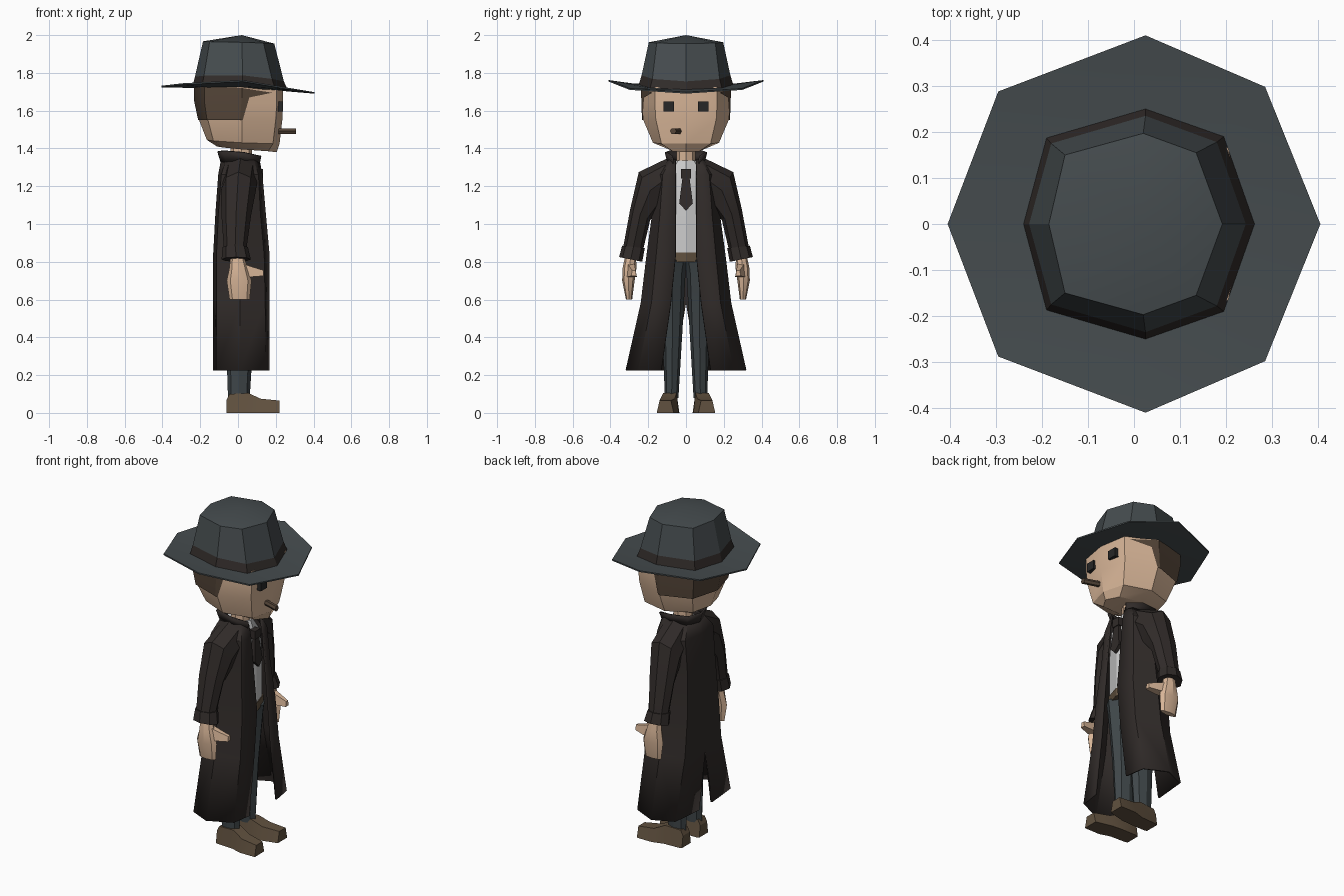
import bpy, bmesh, math


def material(name, r, g, b):
    m = bpy.data.materials.new(name)
    m.diffuse_color = (r, g, b, 1)
    return m


COAT = material("dark_cloth", 0.03, 0.024, 0.022)
HAT = material("slate_felt", 0.06, 0.072, 0.077)
PANTS = material("slate_cloth", 0.05, 0.062, 0.067)
SKIN = material("skin", 0.68, 0.46, 0.31)
HAIR = material("hair", 0.09, 0.06, 0.04)
SHOE = material("leather", 0.12, 0.083, 0.05)
SHIRT = material("shirt", 0.65, 0.65, 0.66)
DARK = material("eye_dark", 0.02, 0.02, 0.02)


def loft(name, rings, mat, closed=True, cap=True, mirror=False, thick=0):
    """Skin a list of equal-length point rings."""
    bm = bmesh.new()
    rows = [[bm.verts.new(p) for p in r] for r in rings]
    n = len(rows[0])
    for a, b in zip(rows, rows[1:]):
        for i in range(n if closed else n - 1):
            j = (i + 1) % n
            bm.faces.new((a[i], a[j], b[j], b[i]))
    if closed and cap:
        bm.faces.new(rows[0])
        bm.faces.new(rows[-1])
    bmesh.ops.remove_doubles(bm, verts=bm.verts, dist=1e-5)
    bmesh.ops.recalc_face_normals(bm, faces=bm.faces)
    me = bpy.data.meshes.new(name)
    bm.to_mesh(me)
    bm.free()
    me.materials.append(mat)
    ob = bpy.data.objects.new(name, me)
    bpy.context.collection.objects.link(ob)
    if mirror:
        md = ob.modifiers.new("mirror", 'MIRROR')
        md.use_axis = (False, True, False)
    if thick:
        md = ob.modifiers.new("thick", 'SOLIDIFY')
        md.thickness, md.offset = thick, 0
    bpy.ops.object.select_all(action='DESELECT')
    ob.select_set(True)
    bpy.context.view_layer.objects.active = ob
    bpy.ops.object.shade_smooth_by_angle(angle=math.radians(25))
    return ob


def ring(p, q, x0, x1, n=8):
    """Oval through yz points p, q, spanning x0..x1."""
    out = []
    for i in range(n):
        a = math.tau * i / n
        c, s = math.cos(a), math.sin(a)
        out.append(((x0 + x1) / 2 + s * (x1 - x0) / 2,
                    (p[0] + q[0]) / 2 + c * (p[0] - q[0]) / 2,
                    (p[1] + q[1]) / 2 + c * (p[1] - q[1]) / 2))
    return out


def octa(xy, z, dz=0):
    """Full octagon from front-to-back half points; z is one height or five."""
    zs = z if isinstance(z, (list, tuple)) else [z] * 5
    half = [(x, y, h + dz) for (x, y), h in zip(xy, zs)]
    return half + [(x, -y, h) for x, y, h in half[3:0:-1]]


def box_ring(x, y0, y1, z0, z1, inset=0.0):
    return [(x, y0, z0), (x, y1, z0), (x, y1 - inset, z1), (x, y0 + inset, z1)]


# hat: brim, band, crown
outer = [(0.405, 0), (0.285, 0.298), (0.025, 0.41), (-0.295, 0.288), (-0.405, 0)]
base = [(0.262, 0), (0.195, 0.19), (0.025, 0.25), (-0.19, 0.187), (-0.24, 0)]
band_top = [(0.243, 0), (0.18, 0.178), (0.025, 0.235), (-0.18, 0.175), (-0.228, 0)]
top = [(0.192, 0), (0.135, 0.155), (0.02, 0.197), (-0.15, 0.15), (-0.185, 0)]
zo = [1.698, 1.718, 1.762, 1.745, 1.732]
zb = [1.712, 1.72, 1.738, 1.735, 1.73]
zt = [1.755, 1.768, 1.787, 1.785, 1.78]
loft("hat_brim", [octa(base, zb, -0.01), octa(outer, zo, -0.008),
                  octa(outer, zo), octa(base, zb)], HAT)
loft("hat_band", [octa(base, zb), octa(band_top, zt)], COAT, cap=False)
loft("hat_crown", [octa(band_top, zt), octa(top, [1.955, 1.958, 1.962, 1.965, 1.967]),
                   [(0.02, 0, 2.0)] * 8], HAT, cap=False)

# head with wrap-around hair
skull = [(0.238, 0), (0.205, 0.165), (0.02, 0.232), (-0.175, 0.178), (-0.228, 0)]
cheek = [(0.235, 0), (0.2, 0.16), (0.02, 0.228), (-0.16, 0.165), (-0.208, 0)]
jaw = [(0.22, 0), (0.185, 0.13), (0.02, 0.175), (-0.13, 0.12), (-0.165, 0)]
chin = [(0.205, 0), (0.16, 0.07), (0.02, 0.09), (-0.08, 0.07), (-0.11, 0)]
loft("head", [octa(chin, [1.38, 1.385, 1.395, 1.405, 1.41]), octa(jaw, [1.425, 1.425, 1.43, 1.44, 1.445]),
              octa(cheek, 1.555), octa(skull, 1.64), octa(skull, 1.725)], SKIN)
loft("hair", [[(0.025, 0.231, 1.55), (0.01, 0.233, 1.55), (-0.164, 0.17, 1.55), (-0.211, 0, 1.55)],
              [(0.06, 0.222, 1.67), (0.02, 0.237, 1.67), (-0.178, 0.182, 1.65), (-0.232, 0, 1.65)],
              [(0.18, 0.179, 1.695), (0.02, 0.237, 1.72), (-0.178, 0.182, 1.73), (-0.232, 0, 1.73)]],
     HAIR, closed=False, mirror=True)
loft("eye", [box_ring(0.2, 0.063, 0.119, 1.596, 1.648),
             box_ring(0.237, 0.063, 0.119, 1.596, 1.648)], DARK, mirror=True)
loft("cigar", [[(x, y + 0.017 * math.cos(k * math.tau / 6), 1.492 + 0.017 * math.sin(k * math.tau / 6))
                for k in range(6)] for x, y in ((0.2, -0.033), (0.308, -0.068))], HAIR)
loft("neck", [ring((0.05, z), (-0.05, z), -0.04, 0.075) for z in (1.28, 1.42)], SKIN)

# shirt, tie, belt
loft("shirt", [ring((w, z), (-w, z), -0.07, x) for z, w, x in
               ((0.84, 0.13, 0.125), (1.1, 0.13, 0.125), (1.25, 0.12, 0.115), (1.335, 0.06, 0.085))], SHIRT)
loft("belt", [ring((0.145, z), (-0.145, z), -0.09, 0.13) for z in (0.80, 0.85)], SHOE)
loft("tie_knot", [box_ring(x, -0.026, 0.026, 1.24, 1.29) for x in (0.09, 0.133)], COAT)
loft("tie_blade", [[(x + (1.24 - z) * 0.08, y, z) for y, z in
                    ((-0.018, 1.25), (0.018, 1.25), (0.036, 1.11), (0, 1.07), (-0.036, 1.11))]
                   for x in (0.105, 0.128)], COAT)

# coat body: half shell, open in front, split at the back hem
coat_rows = {
    1.34: [(0.11, 0.055), (0.08, 0.08), (0.02, 0.09), (-0.06, 0.07), (-0.085, 0)],
    1.26: [(0.125, 0.055), (0.105, 0.12), (0.0, 0.18), (-0.085, 0.13), (-0.1, 0)],
    1.05: [(0.143, 0.055), (0.115, 0.135), (0.01, 0.175), (-0.1, 0.13), (-0.115, 0)],
    0.83: [(0.163, 0.055), (0.135, 0.155), (0.01, 0.205), (-0.11, 0.145), (-0.127, 0)],
    0.58: [(0.163, 0.08), (0.14, 0.18), (0.01, 0.235), (-0.11, 0.17), (-0.127, 0)],
    0.225: [(0.163, 0.13), (0.145, 0.25), (0.01, 0.315), (-0.11, 0.26), (-0.127, 0.06)],
}
loft("coat", [[(x, y, z) for x, y in row] for z, row in coat_rows.items()],
     COAT, closed=False, mirror=True, thick=0.01)
loft("coat_collar", [[(0.11, 0.06, 1.30), (0.03, 0.095, 1.33), (-0.06, 0.08, 1.33), (-0.085, 0, 1.32)],
                     [(0.122, 0.075, 1.36), (0.03, 0.108, 1.38), (-0.078, 0.09, 1.388), (-0.105, 0, 1.385)]],
     COAT, closed=False, mirror=True, thick=0.01)

# sleeves and cuffs
loft("sleeve", [ring((0.09, 1.352), (0.09, 1.15), -0.075, 0.105),
                ring((0.25, 1.275), (0.13, 1.08), -0.09, 0.095),
                ring((0.295, 1.08), (0.19, 1.02), -0.088, 0.07),
                ring((0.332, 0.88), (0.228, 0.86), -0.075, 0.045)], COAT, mirror=True)
loft("cuff", [ring((0.338, 0.885), (0.218, 0.872), -0.082, 0.052),
              ring((0.354, 0.825), (0.232, 0.80), -0.087, 0.068)], COAT, mirror=True)

# hands with thumbs
loft("hand", [ring((0.32, 0.84), (0.265, 0.83), -0.04, 0.03),
              ring((0.335, 0.77), (0.262, 0.77), -0.045, 0.05),
              ring((0.338, 0.70), (0.272, 0.70), -0.06, 0.072),
              ring((0.318, 0.60), (0.285, 0.60), -0.045, 0.062)], SKIN, mirror=True)
loft("thumb", [box_ring(0.0, 0.265, 0.325, 0.72, 0.80, 0.01),
               box_ring(0.07, 0.26, 0.31, 0.72, 0.775, 0.01),
               box_ring(0.135, 0.262, 0.29, 0.725, 0.755, 0.005)], SKIN, mirror=True)

# trousers and shoes
loft("trouser_leg", [ring((o, z), (i, z), a, b) for z, o, i, a, b in
                     ((0.81, 0.145, -0.01, -0.085, 0.125), (0.75, 0.14, 0.002, -0.085, 0.115),
                      (0.45, 0.125, 0.018, -0.065, 0.085), (0.08, 0.112, 0.04, -0.053, 0.062))],
     PANTS, mirror=True)
loft("shoe", [box_ring(-0.06, 0.04, 0.125, 0, 0.07, 0.01),
              box_ring(-0.045, 0.035, 0.13, 0, 0.1, 0.015),
              box_ring(0.055, 0.035, 0.135, 0, 0.105, 0.015),
              box_ring(0.12, 0.04, 0.155, 0, 0.075, 0.02),
              box_ring(0.22, 0.065, 0.155, 0, 0.065, 0.015)], SHOE, mirror=True)
